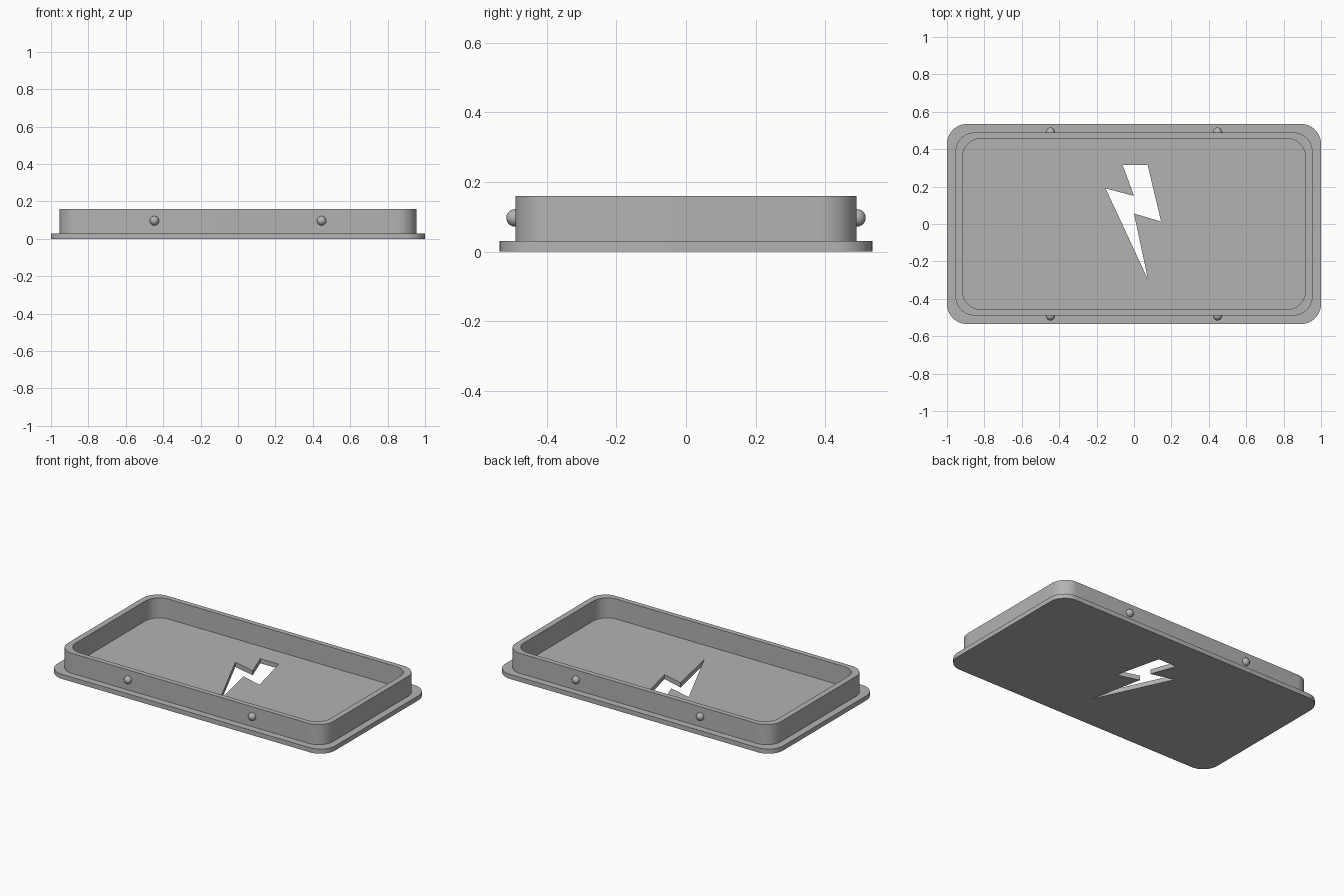
import bpy, bmesh, math

if "Cube" in bpy.data.objects:
    bpy.data.objects.remove(bpy.data.objects["Cube"])

grey = bpy.data.materials.new("grey")
grey.diffuse_color = (0.45, 0.45, 0.45, 1)
grey.use_nodes = True
grey.node_tree.nodes["Principled BSDF"].inputs["Base Color"].default_value = grey.diffuse_color


def rounded_rect(hx, hy, r, steps=12):
    """Rounded rectangle outline, counter-clockwise."""
    pts = []
    for i, (sx, sy) in enumerate([(1, 1), (-1, 1), (-1, -1), (1, -1)]):
        for k in range(steps + 1):
            a = math.pi / 2 * (i + k / steps)
            pts.append((sx * (hx - r) + r * math.cos(a), sy * (hy - r) + r * math.sin(a)))
    return pts


def finish(obj):
    obj.data.materials.append(grey)
    bpy.ops.object.select_all(action='DESELECT')
    obj.select_set(True)
    bpy.context.view_layer.objects.active = obj
    bpy.ops.object.shade_smooth_by_angle(angle=math.radians(35))


def slab(name, outline, hole, z0, z1):
    """Extruded outline with a hole cut straight through."""
    bm = bmesh.new()
    edges = []
    for loop in (outline, hole):
        vs = [bm.verts.new((x, y, z0)) for x, y in loop]
        edges += [bm.edges.new((vs[i - 1], vs[i])) for i in range(len(vs))]
    bmesh.ops.triangle_fill(bm, edges=edges, use_beauty=True)
    res = bmesh.ops.extrude_face_region(bm, geom=bm.faces[:], use_keep_orig=True)
    top = [g for g in res["geom"] if isinstance(g, bmesh.types.BMVert)]
    bmesh.ops.translate(bm, verts=top, vec=(0, 0, z1 - z0))
    bmesh.ops.recalc_face_normals(bm, faces=bm.faces[:])
    mesh = bpy.data.meshes.new(name)
    bm.to_mesh(mesh)
    bm.free()
    obj = bpy.data.objects.new(name, mesh)
    bpy.context.collection.objects.link(obj)
    finish(obj)


# Base plate with a zigzag bolt-shaped opening
bolt = [(-0.06, 0.315), (0.073, 0.315), (0.145, 0.013), (0, 0.056),
        (0.075, -0.297), (-0.152, 0.19), (0, 0.15)]
slab("base_plate", rounded_rect(1.0, 0.535, 0.107), bolt, 0, 0.03)

# Raised rim wall
slab("rim_wall", rounded_rect(0.955, 0.49, 0.105), rounded_rect(0.917, 0.457, 0.1), 0.03, 0.16)

# Snap bumps on the long sides
for sx in (-1, 1):
    for sy in (-1, 1):
        bpy.ops.mesh.primitive_uv_sphere_add(segments=24, ring_count=12, radius=0.025,
                                             location=(sx * 0.447, sy * 0.491, 0.097))
        bump = bpy.context.object
        bump.name = "snap_bump"
        finish(bump)
